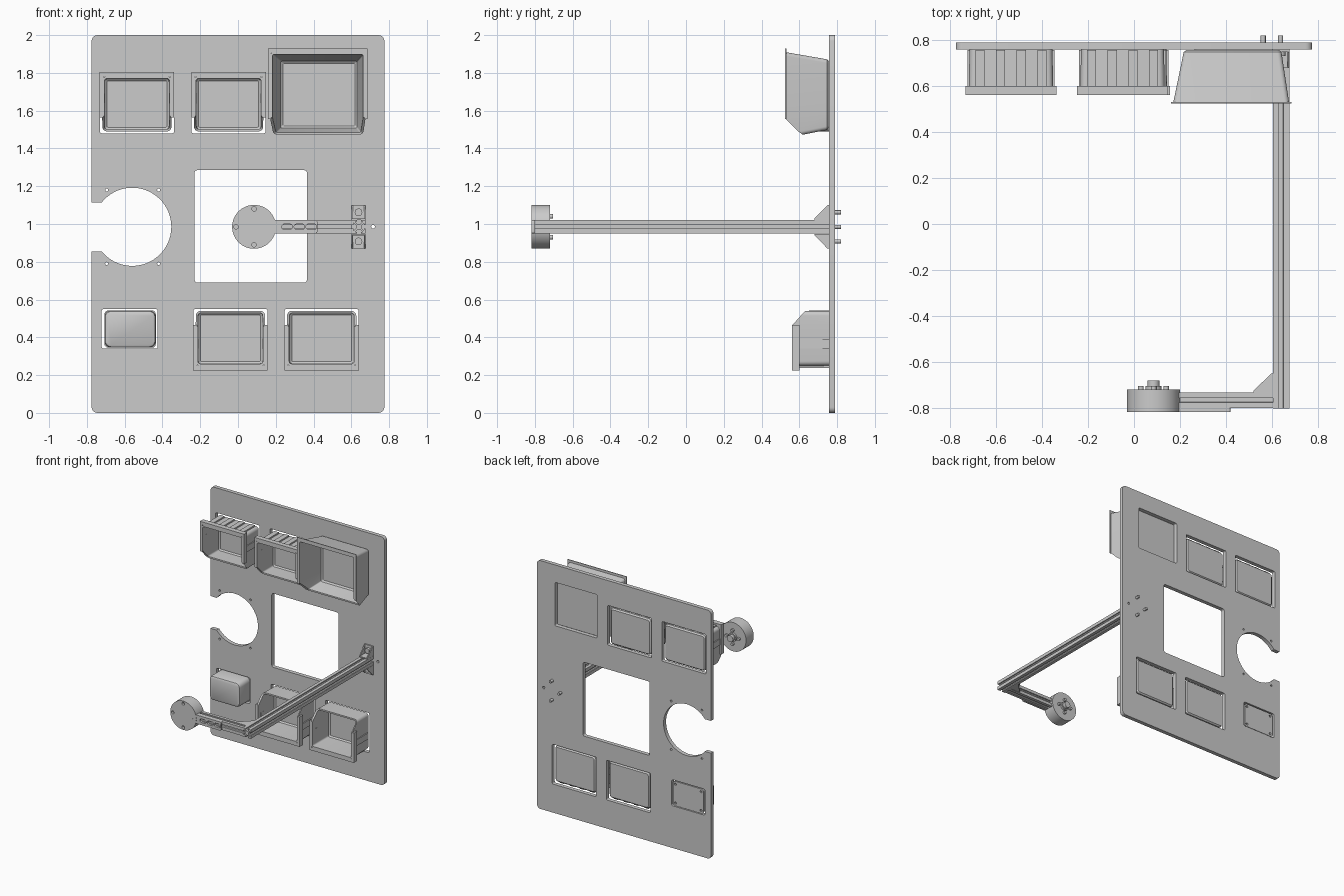
import bpy, bmesh, math
from mathutils import Matrix

if "Cube" in bpy.data.objects:
    bpy.data.objects.remove(bpy.data.objects["Cube"])

grey = bpy.data.materials.new("light_grey")
grey.diffuse_color = (0.6, 0.6, 0.6, 1)
grey.use_nodes = True
grey.node_tree.nodes["Principled BSDF"].inputs["Base Color"].default_value = grey.diffuse_color


def finish(name, bm):
    bmesh.ops.remove_doubles(bm, verts=bm.verts, dist=1e-5)
    bmesh.ops.recalc_face_normals(bm, faces=bm.faces)
    me = bpy.data.meshes.new(name)
    bm.to_mesh(me)
    bm.free()
    me.materials.clear()
    me.materials.append(grey)
    for p in me.polygons:
        p.use_smooth = True
        p.material_index = 0
    me.set_sharp_from_angle(angle=math.radians(30))
    ob = bpy.data.objects.new(name, me)
    bpy.context.collection.objects.link(ob)
    return ob


AXES = {'x': Matrix(((0, 0, 1, 0), (1, 0, 0, 0), (0, 1, 0, 0), (0, 0, 0, 1))),
        'y': Matrix(((1, 0, 0, 0), (0, 0, -1, 0), (0, 1, 0, 0), (0, 0, 0, 1))),
        'z': Matrix.Identity(4)}


def prism(name, loops, a, b, axis='y'):
    """Extrude 2D outline (first loop) with holes (other loops) from a to b along an axis."""
    cu = bpy.data.curves.new(name, 'CURVE')
    cu.dimensions = '2D'
    cu.fill_mode = 'BOTH'
    cu.extrude = abs(b - a) / 2
    for pts in loops:
        sp = cu.splines.new('POLY')
        sp.points.add(len(pts) - 1)
        for q, (u, v) in zip(sp.points, pts):
            q.co = (u, v, 0, 1)
        sp.use_cyclic_u = True
    tmp = bpy.data.objects.new("tmp", cu)
    bpy.context.collection.objects.link(tmp)
    dg = bpy.context.evaluated_depsgraph_get()
    me = bpy.data.meshes.new_from_object(tmp.evaluated_get(dg))
    bm = bmesh.new()
    bm.from_mesh(me)
    bpy.data.objects.remove(tmp)
    bpy.data.curves.remove(cu)
    bpy.data.meshes.remove(me)
    shift = [(a + b) / 2 if k == axis else 0 for k in 'xyz']
    bm.transform(Matrix.Translation(shift) @ AXES[axis])
    return finish(name, bm)


def loft(name, loops):
    """Skin matching 3D loops and cap both ends."""
    bm = bmesh.new()
    rings = [[bm.verts.new(p) for p in lp] for lp in loops]
    n = len(rings[0])
    for r, s in zip(rings, rings[1:]):
        for i in range(n):
            bm.faces.new((r[i], r[(i + 1) % n], s[(i + 1) % n], s[i]))
    bm.faces.new(rings[0])
    bm.faces.new(rings[-1])
    return finish(name, bm)


def arc(cx, cz, r, a0, a1, n):
    return [(cx + r * math.cos(a0 + (a1 - a0) * i / n), cz + r * math.sin(a0 + (a1 - a0) * i / n))
            for i in range(n + 1)]


def circle(cx, cz, r, n=24):
    return arc(cx, cz, r, 0, 2 * math.pi, n)[:-1]


def rrect(x0, x1, z0, z1, r, n=5):
    h = math.pi / 2
    return (arc(x1 - r, z0 + r, r, -h, 0, n) + arc(x1 - r, z1 - r, r, 0, h, n)
            + arc(x0 + r, z1 - r, r, h, 2 * h, n) + arc(x0 + r, z0 + r, r, 2 * h, 3 * h, n))


def rect(x0, x1, z0, z1):
    return [(x0, z0), (x1, z0), (x1, z1), (x0, z1)]


def tray(name, back, front, yb, yf, wall, r, kink, cut, mz=lambda z: z):
    """Open bin facing the front; its upper front edge is cut off at an angle."""
    n = 5

    def outline(rc, d):
        x0, x1, z0, z1 = rc[0] + d, rc[1] - d, rc[2] + d, rc[3] - d
        pts = rrect(x0, x1, z0, z1, max(r - d, 0.006), n)
        zk = z1 - kink * (z1 - z0)
        pts.insert(3 * (n + 1), (x0, zk))
        pts.insert(n + 1, (x1, zk))
        return pts, z0, z1

    def ring(d, t, cutting=False, inset=0):
        b, z0, z1 = outline(back, d + inset)
        f = outline(front, d + inset)[0]
        out = []
        for p, q in zip(b, f):
            s = (z1 - p[1]) / (z1 - z0)
            k = t * (1 - cut * max(0, 1 - s / kink)) if cutting else t
            out.append((p[0] + (q[0] - p[0]) * k, yb + (yf - yb) * k, mz(p[1] + (q[1] - p[1]) * k)))
        return out

    w = wall / abs(yb - yf)
    return loft(name, [ring(0, 0, inset=0.01), ring(0, w * 0.8), ring(0, 1, True),
                       ring(wall, 1, True), ring(wall, w * 1.8), ring(wall, w, inset=0.01)])


# Back panel with side slot, window, bin openings and screw holes
a = math.pi - math.asin(0.13 / 0.207)
outer = rrect(-0.775, 0.775, 0, 2, 0.03)
outer[18:18] = [(-0.775, 1.115)] + arc(-0.56, 0.985, 0.207, a, -a, 48) + [(-0.775, 0.855)]
bins = [(-0.535, True), (-0.05, True), (-0.04, False), (0.443, False)]
holes = [rrect(-0.23, 0.365, 0.69, 1.285, 0.015), rrect(0.24, 0.615, 1.51, 1.86, 0.01),
         rrect(-0.722, -0.425, 0.34, 0.55, 0.012), circle(0.715, 0.985, 0.01, 12)]
for c, up in bins:
    z = (1.48, 1.80) if up else (0.23, 0.55)
    holes.append(rrect(c - 0.196, c + 0.196, *z, 0.01))
for x in (-0.695, -0.42):
    for z in (0.79, 1.18):
        holes.append(circle(x, z, 0.008, 12))
prism("back_panel", [outer] + holes, 0.758, 0.79)

# Four small bins, the upper pair upside down
for c, up in bins:
    m = (lambda z: 2.03 - z) if up else (lambda z: z)
    tray("small_bin", (c - 0.18, c + 0.18, 0.25, 0.54), (c - 0.184, c + 0.184, 0.248, 0.54),
         0.78, 0.56, 0.012, 0.025, 0.27, 0.32, m)
    u = [(-0.197, 0.225), (0.197, 0.225), (0.197, 0.465), (0.178, 0.465),
         (0.178, 0.25), (-0.178, 0.25), (-0.178, 0.465), (-0.197, 0.465)]
    prism("bin_lip", [[(c + x, m(z)) for x, z in u]], 0.56, 0.60)
    for x in (-0.135, -0.045, 0.045, 0.135):
        prism("bin_rib", [rect(c + x - 0.02, c + x + 0.02, m(0.238), m(0.255))], 0.59, 0.757)
    for s in (-1, 1):
        prism("bin_side_rib", [rect(c + s * 0.17, c + s * 0.189, m(0.34), m(0.39))], 0.59, 0.757)

# Large flared bin with thin rim
big = lambda z: 3.38 - z
tray("large_bin", (0.218, 0.64, 1.51, 1.88), (0.17, 0.675, 1.47, 1.925),
     0.757, 0.525, 0.012, 0.02, 0.23, 0.4, big)
prism("large_bin_rim", [[(0.16, 1.555), (0.175, 1.555), (0.175, 1.905), (0.67, 1.905),
                         (0.67, 1.555), (0.685, 1.555), (0.685, 1.928), (0.16, 1.928)]], 0.525, 0.531)

# Closed small box with screw plate behind
ring = lambda d, y: [(x, y, z) for x, z in rrect(-0.707 + d, -0.435 - d, 0.345 + d, 0.542 - d, 0.035 - d)]
loft("small_box", [ring(0, 0.774), ring(0, 0.655), ring(0.005, 0.645), ring(0.014, 0.64)])
prism("box_plate", [rrect(-0.707, -0.435, 0.345, 0.542, 0.02)] +
      [circle(x, z, 0.009, 12) for x in (-0.685, -0.457) for z in (0.368, 0.519)], 0.774, 0.787)


# Slotted rails of the arm
def rail(cx, cz, h):
    k = h / 0.036
    side = [(-0.036, -0.036), (-0.01, -0.036), (-0.01, -0.028), (-0.02, -0.028), (-0.009, -0.016),
            (0.009, -0.016), (0.02, -0.028), (0.01, -0.028), (0.01, -0.036)]
    pts = []
    for _ in range(4):
        pts += [(cx + x * k, cz + z * k) for x, z in side]
        side = [(-z, x) for x, z in side]
    return pts


prism("long_rail", [rail(0.64, 0.985, 0.036)], -0.803, 0.757)
prism("cross_rail", [rail(-0.766, 0.985, 0.034)], 0.19, 0.604, 'x')
slots = [rrect(x - 0.028, x + 0.028, 0.97, 1.0, 0.0149) for x in (0.26, 0.325, 0.388)]
prism("slotted_plate", [rrect(0.15, 0.42, 0.95, 1.02, 0.01)] + slots, -0.817, -0.801)

# Elbow bracket
corner = [(0.604, -0.732), (0.52, -0.732), (0.52, -0.725), (0.597, -0.65), (0.604, -0.65)]
for z in (0.953, 1.009):
    prism("elbow_cheek", [corner], z, z + 0.008, 'z')
prism("elbow_foot", [rect(0.52, 0.604, -0.732, -0.724)], 0.953, 1.017, 'z')
prism("elbow_foot", [rect(0.596, 0.604, -0.732, -0.65)], 0.953, 1.017, 'z')

# Wall brackets above and below the rail
for s in (-1, 1):
    zz = lambda z: 0.985 + s * z
    tri = [(0.758, zz(0.037)), (0.68, zz(0.037)), (0.68, zz(0.044)), (0.75, zz(0.116)), (0.758, zz(0.116))]
    for x in (0.602, 0.668):
        prism("bracket_cheek", [tri], x, x + 0.008, 'x')
    prism("bracket_foot", [rect(0.68, 0.758, zz(0.037), zz(0.045))], 0.602, 0.676, 'x')
    prism("bracket_back", [rect(0.748, 0.758, zz(0.037), zz(0.116))], 0.602, 0.676, 'x')
    prism("bracket_bolt", [circle(0.638, zz(0.077), 0.02)], 0.73, 0.749)
for x, z in ((0.638, 1.062), (0.638, 0.908), (0.562, 0.985)):
    prism("panel_bolt", [circle(x, z, 0.011, 16)], 0.785, 0.82)

# Round head with screw holes and rear fittings
pins = [(0.085, 1.08), (0.085, 0.89), (-0.01, 0.985), (0.18, 0.985)]
prism("round_head_face", [circle(0.085, 0.985, 0.116, 64)] + [circle(x, z, 0.012, 16) for x, z in pins],
      -0.818, -0.80)
prism("round_head", [circle(0.085, 0.985, 0.116, 64)], -0.80, -0.72)
prism("head_nut", [circle(0.085, 0.985, 0.035, 32)], -0.72, -0.705)
prism("head_stud", [circle(0.085, 0.985, 0.026, 32)], -0.705, -0.68)
for x, z in ((0.085, 1.04), (0.085, 0.93), (0.03, 0.985), (0.14, 0.985)):
    prism("head_screw", [circle(x, z, 0.012, 16)], -0.72, -0.705)
